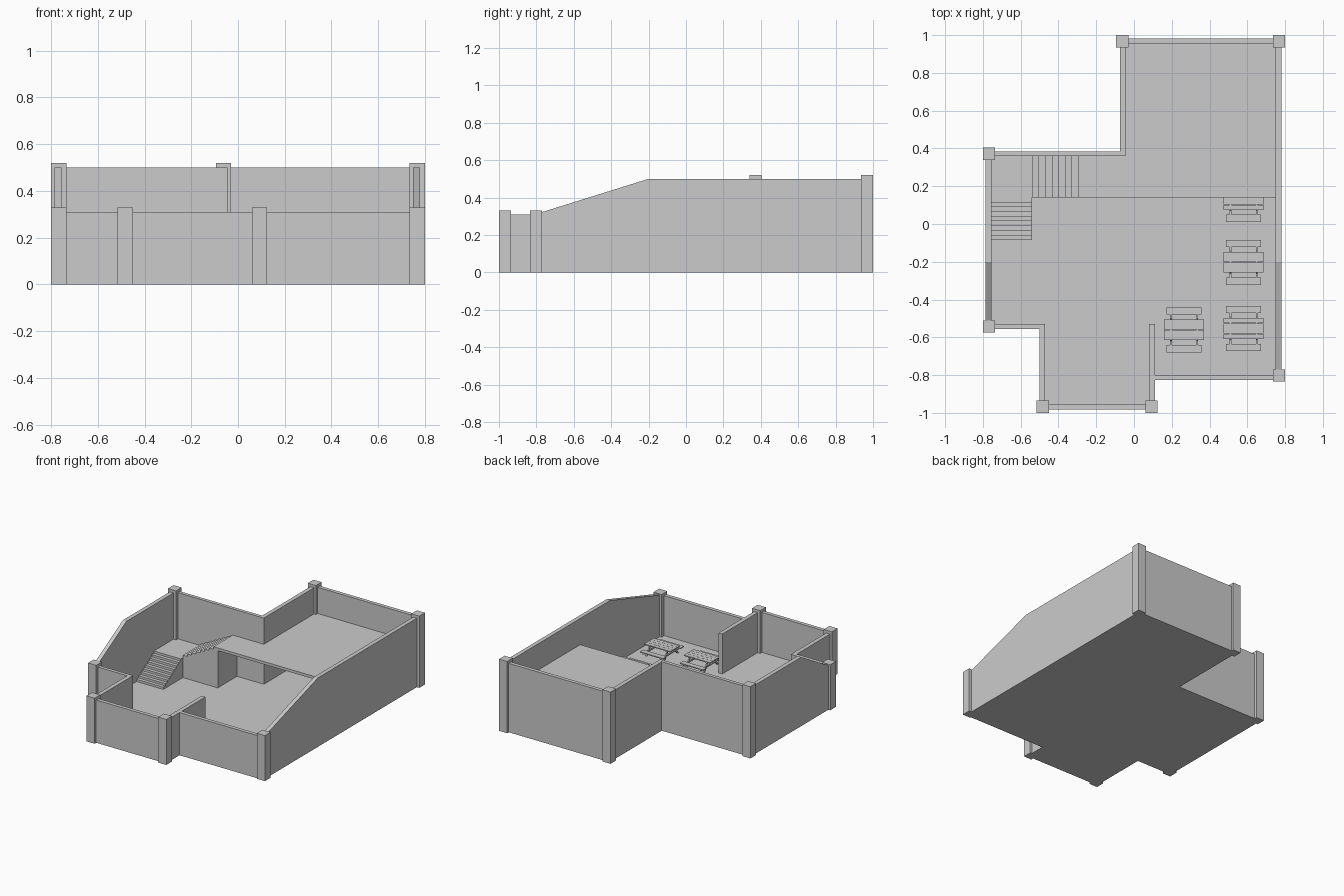
import bpy, bmesh
from mathutils import Vector

if "Cube" in bpy.data.objects:
    bpy.data.objects.remove(bpy.data.objects["Cube"])


def extrude(name, points, offset):
    """Solid made by pushing a planar outline along an offset."""
    bm = bmesh.new()
    face = bm.faces.new([bm.verts.new(p) for p in points])
    res = bmesh.ops.extrude_face_region(bm, geom=[face])
    verts = [g for g in res["geom"] if isinstance(g, bmesh.types.BMVert)]
    bmesh.ops.translate(bm, verts=verts, vec=Vector(offset))
    bmesh.ops.recalc_face_normals(bm, faces=bm.faces[:])
    mesh = bpy.data.meshes.new(name)
    bm.to_mesh(mesh)
    bm.free()
    obj = bpy.data.objects.new(name, mesh)
    bpy.context.collection.objects.link(obj)
    return obj


def box(name, x0, x1, y0, y1, z0, z1):
    return extrude(name, [(x0, y0, z0), (x1, y0, z0), (x1, y1, z0), (x0, y1, z0)],
                   (0, 0, z1 - z0))


FLOOR, DECK, LANDING = 0.02, 0.31, 0.165
LOW, HIGH = 0.31, 0.50

# Ground slab
ground = [(-.755, -.53), (-.47, -.53), (-.47, -.955), (.095, -.955), (.095, -.80), (.75, -.80),
          (.75, .955), (-.045, .955), (-.045, .36), (-.755, .36)]
extrude("ground_floor", [(x, y, 0) for x, y in ground], (0, 0, FLOOR))

# Upper deck, open underneath
deck = [(-.26, .14), (.75, .14), (.75, .955), (-.045, .955), (-.045, .36), (-.26, .36)]
extrude("upper_deck", [(x, y, DECK - .02) for x, y in deck], (0, 0, .02))

# Straight walls
box("back_wall", -.045, .75, .955, .982, 0, HIGH)
box("inner_corner_wall", -.075, -.045, .36, .982, 0, HIGH)
box("back_left_wall", -.755, -.075, .36, .385, 0, HIGH)
box("front_left_wall", -.755, -.47, -.555, -.53, 0, LOW)
box("porch_left_wall", -.50, -.47, -.955, -.555, 0, LOW)
box("porch_front_wall", -.50, .11, -.982, -.955, 0, LOW)
box("porch_right_partition", .08, .11, -.955, -.53, 0, LOW)
box("front_right_wall", .11, .75, -.827, -.80, 0, LOW)

# Side walls with sloping tops
for name, x, y0, y1 in (("right_side_wall", .75, -.80, .97), ("left_side_wall", -.785, -.54, .37)):
    slope_start = y0 + .03
    outline = [(y0, 0), (y1, 0), (y1, HIGH), (-.2, HIGH), (slope_start, LOW + .012), (y0, LOW + .012)]
    extrude(name, [(x, y, z) for y, z in outline], (.03, 0, 0))

# Corner pillars
pillars = [(-.0625, .968, .52), (.7675, .968, .52), (-.7675, .372, .52), (-.7675, -.543, .33),
           (-.4825, -.968, .33), (.0925, -.968, .33), (.7675, -.802, .33)]
for i, (x, y, h) in enumerate(pillars):
    r = .0325
    box(f"pillar_{i + 1}", x - r, x + r, y - r, y + r, 0, h)


# Staircases with solid stepped profiles
def steps(start, end, z0, z1, count):
    run, rise = (end - start) / count, (z1 - z0) / count
    pts = [(start, FLOOR)]
    for i in range(count):
        z = z0 + rise * (i + 1)
        pts += [(start + run * i, z), (start + run * (i + 1), z)]
    if z0 > FLOOR:
        pts[0] = (start, FLOOR)
    return pts + [(end, FLOOR)]


extrude("lower_stairs", [(-.755, y, z) for y, z in steps(-.085, .14, FLOOR, LANDING, 9)],
        (.215, 0, 0))
box("stair_landing", -.755, -.54, .14, .36, FLOOR, LANDING)
extrude("upper_stairs", [(x, .14, z) for x, z in steps(-.54, -.26, LANDING, DECK, 8)],
        (0, .22, 0))


# Picnic tables
def picnic_table(n, cx, cy):
    for i in range(4):  # top planks
        y = cy - .055 + i * .0278
        box(f"table_{n}_top_plank_{i + 1}", cx - .105, cx + .105, y, y + .0266, .083, .09)
    for s in (-1, 1):
        yb = cy + s * .1
        box(f"table_{n}_bench_{'front' if s < 0 else 'back'}",
            cx - .093, cx + .093, yb - .019, yb + .019, .053, .06)
        # Frame at each end: cross rails and slanted legs
        xl = cx + s * .07 - .005
        box(f"table_{n}_bench_rail_{s + 2}", xl, xl + .01, cy - .115, cy + .115, .044, .053)
        box(f"table_{n}_top_rail_{s + 2}", xl, xl + .01, cy - .05, cy + .05, .075, .083)
        for t in (-1, 1):
            leg = [(.072, FLOOR), (.084, FLOOR), (.04, .08), (.028, .08)]
            extrude(f"table_{n}_leg_{s + 2}_{t + 2}",
                    [(xl + .001, cy + t * y, z) for y, z in leg], (.008, 0, 0))


for n, (x, y) in enumerate([(.58, .13), (.58, -.203), (.58, -.553), (.265, -.56)], 1):
    picnic_table(n, x, y)
